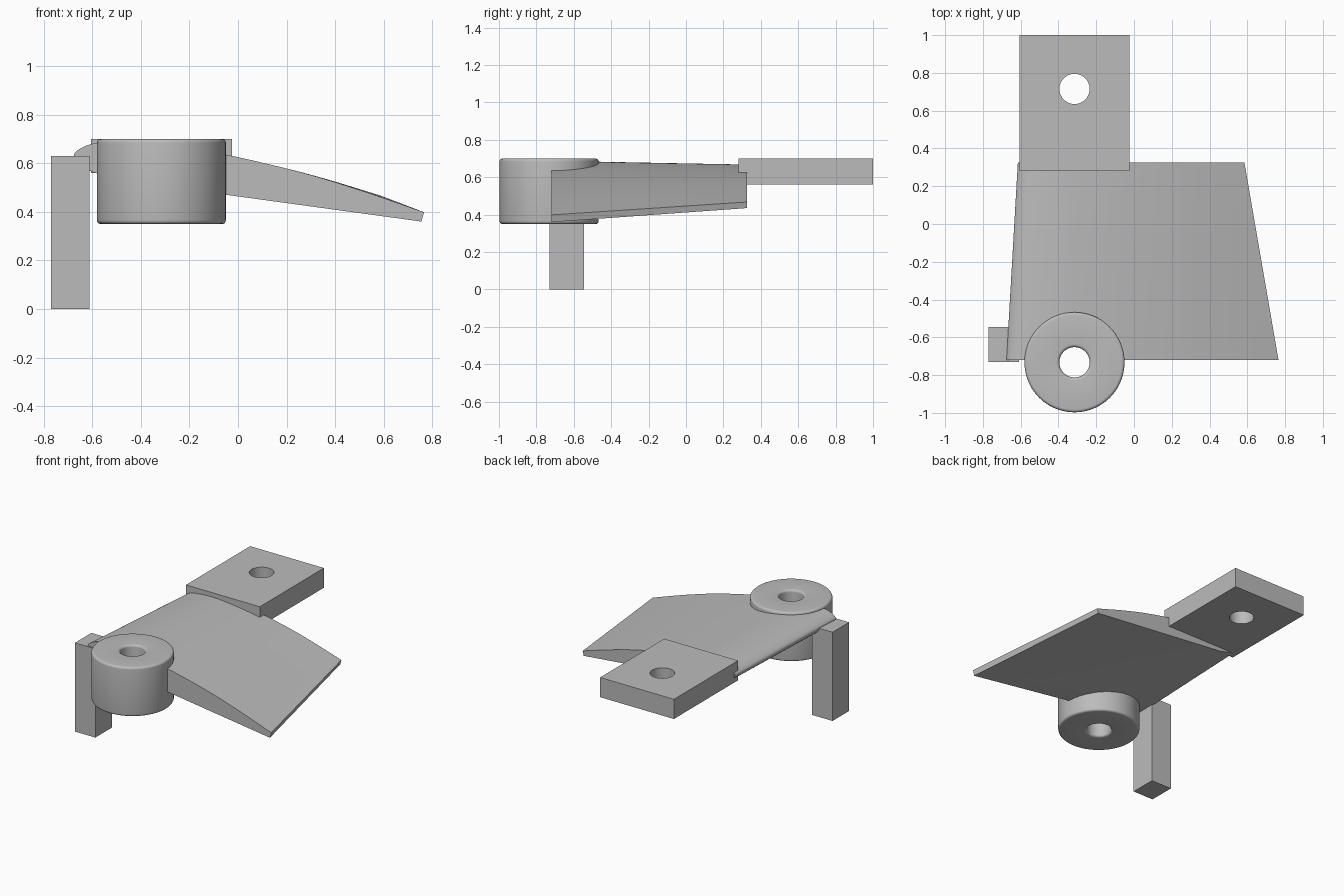
import bpy, bmesh, math
from mathutils import Vector

if "Cube" in bpy.data.objects:
    bpy.data.objects.remove(bpy.data.objects["Cube"], do_unlink=True)

GREY = (0.5, 0.5, 0.5, 1.0)
mat = bpy.data.materials.new("plain grey")
mat.use_nodes = True
mat.diffuse_color = GREY
mat.node_tree.nodes["Principled BSDF"].inputs["Base Color"].default_value = GREY


def finish(name, bm, smooth=None):
    """Turn a bmesh into a grey object, optionally smooth shaded."""
    bmesh.ops.recalc_face_normals(bm, faces=bm.faces)
    mesh = bpy.data.meshes.new(name)
    bm.to_mesh(mesh)
    bm.free()
    mesh.materials.append(mat)
    obj = bpy.data.objects.new(name, mesh)
    bpy.context.collection.objects.link(obj)
    if smooth:
        select(obj)
        bpy.ops.object.shade_smooth_by_angle(angle=math.radians(smooth))
    return obj


def select(obj):
    bpy.ops.object.select_all(action='DESELECT')
    obj.select_set(True)
    bpy.context.view_layer.objects.active = obj


def box(name, low, high):
    low, high = Vector(low), Vector(high)
    bm = bmesh.new()
    bmesh.ops.create_cube(bm, size=1)
    for v in bm.verts:
        v.co = (low + high) / 2 + v.co * (high - low)
    return finish(name, bm)


def drill(obj, x, y, radius):
    """Cut a vertical round hole right through an object."""
    bm = bmesh.new()
    bmesh.ops.create_cone(bm, cap_ends=True, segments=64, radius1=radius,
                          radius2=radius, depth=4)
    bmesh.ops.translate(bm, verts=bm.verts, vec=(x, y, 0))
    cutter = finish("hole_cutter", bm)
    cutter.hide_render = True
    mod = obj.modifiers.new("hole", 'BOOLEAN')
    mod.operation = 'DIFFERENCE'
    mod.solver = 'EXACT'
    mod.object = cutter
    select(obj)
    bpy.ops.object.modifier_apply(modifier=mod.name)
    bpy.data.objects.remove(cutter, do_unlink=True)


def fillet(cx, cz, r, start, steps=5):
    """Quarter circle of profile points, running clockwise."""
    angles = [math.radians(start - 90 * i / steps) for i in range(steps + 1)]
    return [(cx + r * math.cos(a), cz + r * math.sin(a)) for a in angles]


def smooth_path(points, steps=5):
    """Catmull-Rom curve through the points."""
    p = [Vector(q) for q in points]
    p = [2 * p[0] - p[1]] + p + [2 * p[-1] - p[-2]]
    out = []
    for a, b, c, d in zip(p, p[1:], p[2:], p[3:]):
        for i in range(steps):
            t = i / steps
            out.append(0.5 * (2 * b + (c - a) * t + (2 * a - 5 * b + 4 * c - d) * t * t
                              + (3 * b - a - 3 * c + d) * t ** 3))
    return out + [p[-2]]


AXIS = -0.315  # shared x of hub and tab hole

# Hub: lathed ring with rounded rims
BOTTOM, TOP, OUTER, BORE, HUB_Y = 0.35, 0.70, 0.265, 0.08, -0.732
profile = (fillet(OUTER - 0.016, TOP - 0.016, 0.016, 90)
           + fillet(OUTER - 0.016, BOTTOM + 0.016, 0.016, 0)
           + fillet(BORE + 0.016, BOTTOM + 0.016, 0.016, 270)
           + fillet(BORE + 0.016, TOP - 0.016, 0.016, 180))
SEGMENTS = 96
bm = bmesh.new()
rings = []
for i in range(SEGMENTS):
    a = math.tau * i / SEGMENTS
    rings.append([bm.verts.new((AXIS + r * math.cos(a), HUB_Y + r * math.sin(a), z))
                  for r, z in profile])
for i in range(SEGMENTS):
    a, b = rings[i], rings[(i + 1) % SEGMENTS]
    for j in range(len(profile)):
        k = (j + 1) % len(profile)
        bm.faces.new((a[j], b[j], b[k], a[k]))
finish("hub", bm, 35)

# Blade: twisted, tapered loft of one section (distance from axis, height over base)
section = smooth_path([(-0.185, 0), (-0.295, 0.022), (-0.342, 0.047), (-0.36, 0.08),
                       (-0.325, 0.114), (-0.265, 0.14), (-0.135, 0.163), (0, 0.172),
                       (0.265, 0.165), (0.565, 0.136), (0.815, 0.095), (1.08, 0.04)])
section.append(Vector((1.07, 0)))


def blade_end(y, scale, base, slope):
    return [Vector((AXIS + p.x * scale, y, base + (slope * (1.07 - p.x) + p.y) * scale))
            for p in section]


front = blade_end(-0.72, 1.0, 0.36, 0.137)
back = blade_end(0.325, 0.833, 0.435, 0.096)
SPANS = 12
bm = bmesh.new()
loops = [[bm.verts.new(a.lerp(b, s / SPANS)) for a, b in zip(front, back)]
         for s in range(SPANS + 1)]
for a, b in zip(loops, loops[1:]):
    for j in range(len(section)):
        k = (j + 1) % len(section)
        bm.faces.new((a[j], a[k], b[k], b[j]))
bm.faces.new(loops[0])
bm.faces.new(loops[-1])
blade = finish("blade", bm)
drill(blade, AXIS, HUB_Y, 0.13)
select(blade)
bpy.ops.object.shade_smooth_by_angle(angle=math.radians(35))

# Mounting tab with bolt hole
tab = box("mounting_tab", (-0.605, 0.28, 0.56), (-0.025, 1.0, 0.70))
drill(tab, AXIS, 0.715, 0.08)
select(tab)
bpy.ops.object.shade_smooth_by_angle(angle=math.radians(35))

# Post beside the hub
box("post", (-0.77, -0.73, 0), (-0.61, -0.545, 0.63))
